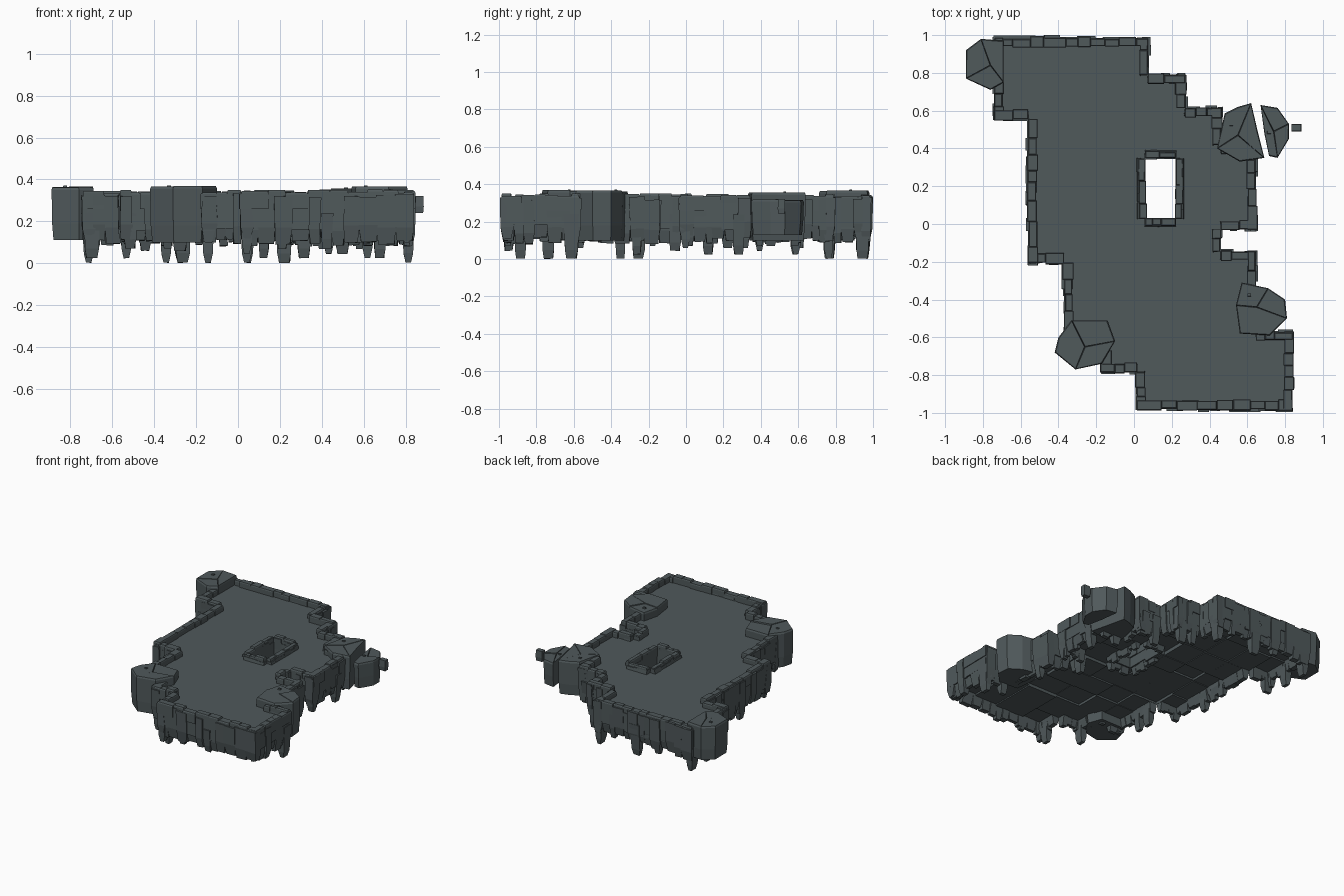
import bpy, bmesh, random
from mathutils import Vector

random.seed(7)
R = random.uniform

if "Cube" in bpy.data.objects:
    bpy.data.objects.remove(bpy.data.objects["Cube"])

stone = bpy.data.materials.new("slate grey stone")
stone.use_nodes = True
colour = (0.08, 0.1, 0.105, 1)
stone.diffuse_color = colour
bsdf = stone.node_tree.nodes["Principled BSDF"]
bsdf.inputs["Base Color"].default_value = colour
bsdf.inputs["Roughness"].default_value = 0.9


def finish(bm, name):
    """Turn a bmesh into a named, flat-shaded stone object."""
    bmesh.ops.recalc_face_normals(bm, faces=bm.faces)
    mesh = bpy.data.meshes.new(name)
    bm.to_mesh(mesh)
    bm.free()
    mesh.materials.append(stone)
    bpy.context.collection.objects.link(bpy.data.objects.new(name, mesh))


def loft(bm, rings):
    """Closed solid through a list of rings of points, bottom to top."""
    loops = [[bm.verts.new(p) for p in ring] for ring in rings]
    n = len(loops[0])
    for low, high in zip(loops, loops[1:]):
        for i in range(n):
            j = (i + 1) % n
            bm.faces.new((low[i], low[j], high[j], high[i]))
    bm.faces.new(loops[0][::-1])
    bm.faces.new(loops[-1])


def block(bm, c, t, n, levels, jitter=0.0):
    """Stone on an edge; levels are (z, half width, inner depth, outer depth)."""
    rings = []
    for z, w, inner, outer in levels:
        ring = []
        for a, b in ((-w, -inner), (w, -inner), (w, outer), (-w, outer)):
            p = c + t * (a + R(-jitter, jitter)) + n * b
            ring.append((p.x, p.y, z + R(-jitter, jitter) * 0.6))
        rings.append(ring)
    loft(bm, rings)


def along(path, low, high):
    """Yield centre, tangent, outward normal and half width of random steps."""
    for p, q in zip(path, path[1:] + path[:1]):
        p, q = Vector(p), Vector(q)
        t = (q - p).normalized()
        n = Vector((-t.y, t.x))
        total, sizes = (q - p).length, []
        while sum(sizes) < total:
            sizes.append(R(low, high))
        k, s = total / sum(sizes), 0
        for size in sizes:
            yield p + t * (s + size * k / 2), t, n, size * k / 2
            s += size * k


# Plan of the platform (clockwise) and of its opening (counter-clockwise)
outline = [(-0.74, 0.985), (0.075, 0.985), (0.075, 0.79), (0.27, 0.79), (0.27, 0.615),
           (0.46, 0.615), (0.46, 0.42), (0.645, 0.42), (0.645, -0.03), (0.46, -0.03),
           (0.46, -0.145), (0.645, -0.145), (0.645, -0.57), (0.84, -0.57), (0.84, -0.98),
           (0.015, -0.98), (0.015, -0.785), (-0.17, -0.785), (-0.17, -0.59), (-0.37, -0.59),
           (-0.37, -0.205), (-0.56, -0.205), (-0.56, 0.555), (-0.74, 0.555)]
opening = [(0.06, 0.03), (0.22, 0.03), (0.22, 0.345), (0.06, 0.345)]


def inside(x, y, path):
    hit = False
    for (ax, ay), (bx, by) in zip(path, path[1:] + path[:1]):
        if (ay > y) != (by > y) and x < ax + (y - ay) * (bx - ax) / (by - ay):
            hit = not hit
    return hit


# Floor tiles: level on top, each slab of the underside at its own height
bm = bmesh.new()
xs = sorted({p[0] for p in outline + opening})
ys = sorted({p[1] for p in outline + opening} | {0.19, -0.38})
slabs = {}
for x0, x1 in zip(xs, xs[1:]):
    for y0, y1 in zip(ys, ys[1:]):
        mx, my = (x0 + x1) / 2, (y0 + y1) / 2
        if inside(mx, my, outline) and not inside(mx, my, opening):
            base = slabs.setdefault((mx // 0.19, my // 0.19), R(0.155, 0.19))
            loft(bm, [[(x, y, z) for x, y in ((x0, y0), (x1, y0), (x1, y1), (x0, y1))]
                      for z in (base, 0.3)])
finish(bm, "floor_tiles")

# Raised kerb stones
for name, path, depth in (("outer_kerb", outline, 0.046), ("opening_kerb", opening, 0.035)):
    bm = bmesh.new()
    for c, t, n, w in along(path, 0.06, 0.16):
        out, top = R(-0.006, 0.01), R(0.335, 0.352)
        inner = depth + R(-0.004, 0.006)
        block(bm, c, t, n, [(0.26, w, inner, out),
                            (top - 0.008, w, inner, out),
                            (top, w - 0.003, inner - 0.003, out - 0.004)])
    finish(bm, name)

# Rough cliff columns below the kerb
for name, path, bulge, foot in (("outer_cliff", outline, 0.016, 0.08),
                                ("opening_cliff", opening, 0.004, 0.12)):
    bm = bmesh.new()
    for c, t, n, w in along(path, 0.04, 0.09):
        out, base = R(-0.006, bulge), foot + R(0, 0.04)
        w += 0.003
        block(bm, c, t, n, [(base, w * 0.8, 0.045, out - 0.018),
                            (base + R(0.05, 0.09), w * 0.97, 0.06, out - 0.004),
                            (R(0.315, 0.335), w, 0.04, out)], 0.004)
    finish(bm, name)

# Blocky stones hanging below the cliff
bm = bmesh.new()
for c, t, n, w in along(outline, 0.07, 0.13):
    if R(0, 1) < 0.45:
        tip = random.choice((0.003, 0.025, 0.045, 0.06, 0.07))
        half = R(0.02, 0.034)
        block(bm, c, t, n, [(tip, half * 0.8, 0.04, -0.014),
                            (tip + 0.045, half, 0.05, -0.004),
                            (0.24, half * 1.15, 0.058, R(0, 0.012))], 0.003)
finish(bm, "hanging_stones")


def bastion(name, hub, plan, cuts, low, high):
    """Corner rock split into wedges that meet at an off-centre hub."""
    bm = bmesh.new()
    hub, n = Vector(hub), len(plan)
    for a, b in zip(cuts, cuts[1:] + [cuts[0] + n]):
        pts = [hub] + [Vector(plan[i % n]) for i in range(a, b + 1)]
        mid = sum(pts, Vector((0, 0))) / len(pts)
        top, rings = high + R(-0.005, 0.004), []
        for z, s, gap in ((low, 0.93, 0), (low + 0.08, 0.98, 0),
                          (top - 0.012, 1, 0), (top, 0.98, 0.003)):
            ring = []
            for p in pts:
                q = hub + (p - hub) * s
                q += (mid - q).normalized() * gap
                ring.append((q.x, q.y, z))
            rings.append(ring)
        loft(bm, rings)
    # Small pebble on top
    p = hub + (Vector(plan[1]) - hub) * 0.5
    block(bm, p, Vector((1, 0)), Vector((0, 1)),
          [(high - 0.02, 0.012, 0.01, 0.01), (high + 0.007, 0.009, 0.007, 0.007)])
    finish(bm, name)


bastion("back_right_bastion", (-0.76, 0.84),
        [(-0.89, 0.77), (-0.89, 0.92), (-0.81, 0.98), (-0.69, 0.97), (-0.69, 0.75), (-0.76, 0.71)],
        [0, 2, 4], 0.11, 0.365)
bastion("front_right_bastion", (-0.26, -0.65),
        [(-0.42, -0.68), (-0.4, -0.6), (-0.33, -0.51), (-0.14, -0.51), (-0.1, -0.62),
         (-0.17, -0.74), (-0.31, -0.77)], [2, 4, 6], 0.1, 0.365)
bastion("front_left_bastion", (0.65, -0.44),
        [(0.54, -0.43), (0.57, -0.31), (0.71, -0.34), (0.8, -0.4), (0.81, -0.5),
         (0.72, -0.59), (0.56, -0.58)], [0, 2, 4], 0.1, 0.365)
bastion("back_left_bastion", (0.55, 0.47),
        [(0.44, 0.4), (0.48, 0.585), (0.55, 0.62), (0.62, 0.64), (0.655, 0.49), (0.69, 0.35),
         (0.56, 0.33)], [0, 3, 5], 0.1, 0.355)
bastion("broken_off_rock", (0.74, 0.49),
        [(0.715, 0.36), (0.69, 0.48), (0.67, 0.63), (0.76, 0.615), (0.82, 0.53), (0.82, 0.45),
         (0.76, 0.35)], [2, 4, 6], 0.13, 0.315)

# Loose chip floating beside the broken rock
bm = bmesh.new()
block(bm, Vector((0.86, 0.51)), Vector((1, 0)), Vector((0, 1)),
      [(0.24, 0.024, 0.016, 0.016), (0.27, 0.027, 0.02, 0.02), (0.32, 0.025, 0.017, 0.018)])
finish(bm, "loose_chip")
